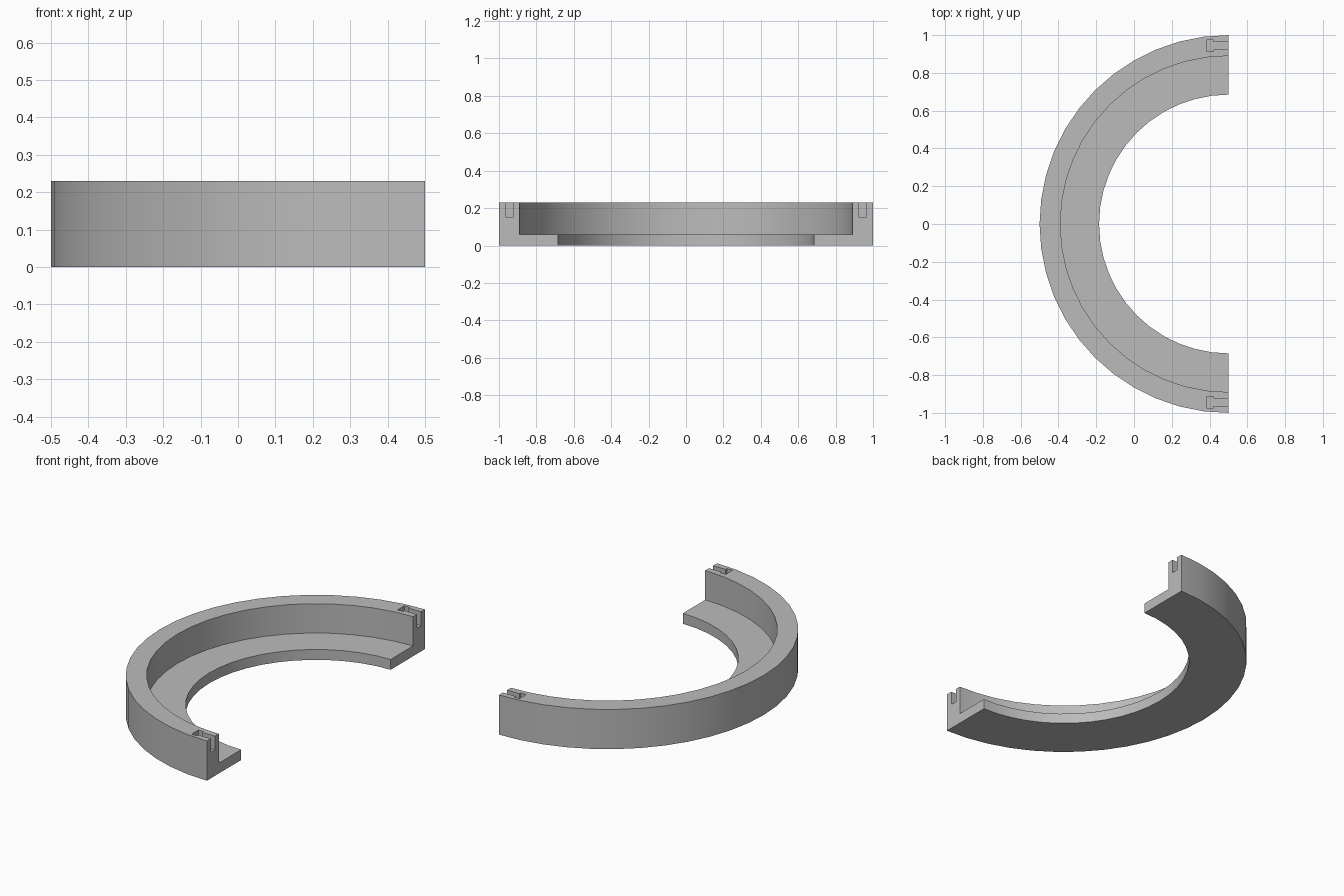
import bpy
import bmesh
from math import pi, sin, cos, radians
from mathutils import Vector

cube = bpy.data.objects.get("Cube")
if cube:
    bpy.data.objects.remove(cube, do_unlink=True)

SEGMENTS = 24
CENTRE_X = 0.5
HEIGHT = 0.23

grey = bpy.data.materials.new("plain grey")
grey.use_nodes = True
colour = (0.5, 0.5, 0.5, 1)
grey.diffuse_color = colour
grey.node_tree.nodes["Principled BSDF"].inputs["Base Color"].default_value = colour


def make_object(name, bm):
    bmesh.ops.recalc_face_normals(bm, faces=bm.faces)
    mesh = bpy.data.meshes.new(name)
    bm.to_mesh(mesh)
    bm.free()
    mesh.materials.append(grey)
    obj = bpy.data.objects.new(name, mesh)
    bpy.context.collection.objects.link(obj)
    return obj


# Half ring: an L-shaped section swept through half a turn
profile = [(0.685, 0), (1, 0), (1, HEIGHT), (0.89, HEIGHT), (0.89, 0.06), (0.685, 0.06)]
bm = bmesh.new()
rings = []
for i in range(SEGMENTS + 1):
    a = pi / 2 + pi * i / SEGMENTS
    rings.append([bm.verts.new((CENTRE_X + r * cos(a), r * sin(a), z)) for r, z in profile])
for a, b in zip(rings, rings[1:]):
    for j in range(len(profile)):
        k = (j + 1) % len(profile)
        bm.faces.new((a[j], a[k], b[k], b[j]))
bm.faces.new(rings[0])
bm.faces.new(rings[-1])
ring = make_object("half_ring", bm)


# T-shaped connector slots cut into the rim at both ends
def slot_cutter(side):
    mid, neck, head = 0.944, 0.019, 0.031
    half = [(0.6, neck), (0.42, neck), (0.42, head), (0.385, head)]
    outline = half + [(x, -w) for x, w in reversed(half)]
    bm = bmesh.new()
    face = bm.faces.new([bm.verts.new((x, side * (mid + w), 0.15)) for x, w in outline])
    top = bmesh.ops.extrude_face_region(bm, geom=[face])["geom"]
    bmesh.ops.translate(bm, vec=Vector((0, 0, 0.2)),
                        verts=[v for v in top if isinstance(v, bmesh.types.BMVert)])
    cutter = make_object("slot_cutter", bm)
    cutter.hide_render = True
    return cutter


bpy.ops.object.select_all(action='DESELECT')
bpy.context.view_layer.objects.active = ring
ring.select_set(True)
for side in (-1, 1):
    cutter = slot_cutter(side)
    cut = ring.modifiers.new("slot", 'BOOLEAN')
    cut.operation = 'DIFFERENCE'
    cut.solver = 'EXACT'
    cut.object = cutter
    bpy.ops.object.modifier_apply(modifier=cut.name)
    bpy.data.objects.remove(cutter, do_unlink=True)

bpy.ops.object.shade_smooth_by_angle(angle=radians(30))
